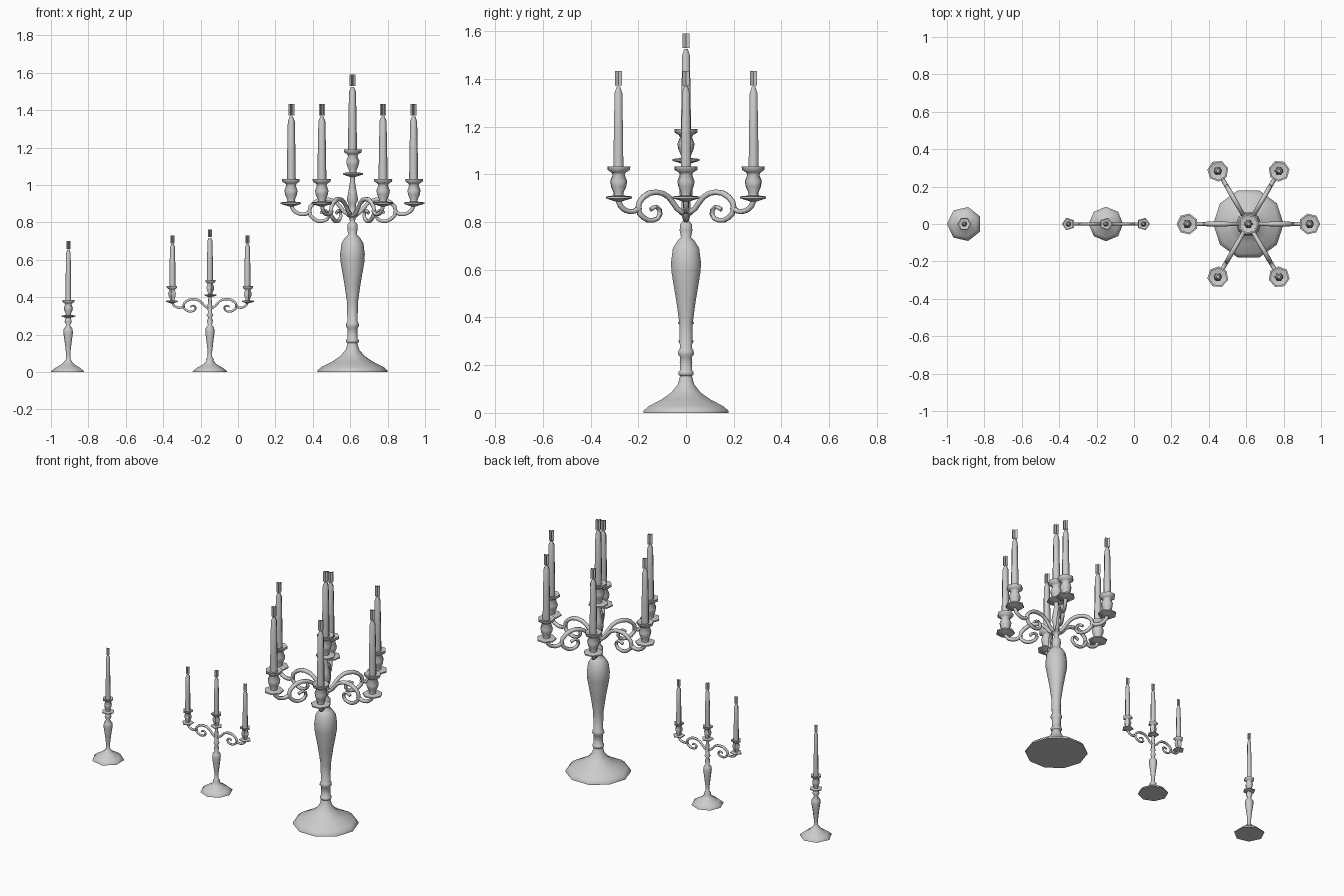
import bpy, bmesh, math
from mathutils import Vector

if "Cube" in bpy.data.objects:
    bpy.data.objects.remove(bpy.data.objects["Cube"])

SHARP = math.radians(62)


def add_mesh(name, bm, loc):
    bmesh.ops.recalc_face_normals(bm, faces=bm.faces)
    me = bpy.data.meshes.new(name)
    bm.to_mesh(me)
    bm.free()
    me.shade_smooth()
    me.set_sharp_from_angle(angle=SHARP)
    ob = bpy.data.objects.new(name, me)
    ob.location = loc
    bpy.context.collection.objects.link(ob)
    return ob


def lathe(name, profile, sides, loc, turn=0.0):
    """Turned part: (radius, height) profile revolved around z, capped at both ends."""
    bm = bmesh.new()
    rings = []
    for r, z in profile:
        rings.append([bm.verts.new((r * math.cos(turn + math.tau * i / sides),
                                    r * math.sin(turn + math.tau * i / sides), z))
                      for i in range(sides)])
    for a, b in zip(rings, rings[1:]):
        for i in range(sides):
            j = (i + 1) % sides
            bm.faces.new((a[i], a[j], b[j], b[i]))
    bm.faces.new(rings[0][::-1])
    bm.faces.new(rings[-1])
    return add_mesh(name, bm, loc)


def flame(name, r, h, loc):
    """Flame made of three crossed upright cards."""
    bm = bmesh.new()
    for k in range(3):
        c, s = r * math.cos(k * math.pi / 3), r * math.sin(k * math.pi / 3)
        bm.faces.new([bm.verts.new(p) for p in
                      ((-c, -s, 0), (c, s, 0), (c, s, h), (-c, -s, h))])
    return add_mesh(name, bm, loc)


# Drip dish and cup, in the size of the large candelabra
HOLDER = [(0.012, -0.008), (0.03, -0.002), (0.057, 0.006), (0.057, 0.014), (0.022, 0.018),
          (0.021, 0.028), (0.033, 0.055), (0.037, 0.078), (0.026, 0.105), (0.032, 0.115),
          (0.049, 0.125), (0.05, 0.14), (0.028, 0.134)]


def candle_set(name, loc, s, sides, top, r, turn=0.0):
    """Holder, tapered candle and flame; top is the height of the flame tip above the dish."""
    x, y, z = loc
    lathe(name + "_holder", [(a * s, b * s) for a, b in HOLDER], sides, loc, turn)
    fh = 0.062 if s == 1 else 0.042
    ct = top - fh
    lathe(name + "_candle", [(r, 0.12 * s), (r * 0.95, 0.14 * s + 0.1), (r * 0.78, ct - 0.03 * s),
                             (r * 0.35, ct - 0.004)], 6, loc, turn)
    flame(name + "_flame", r * 0.68, fh, (x, y, z + ct))


# Scrolled arm: (reach, height relative to the dish, thickness)
SCROLL = [(0.015, -0.055, 1), (0.045, -0.035, 1), (0.085, 0.012, 1), (0.145, 0.032, 1.1),
          (0.205, 0.012, 1.1), (0.232, -0.035, 1), (0.205, -0.075, 1), (0.158, -0.086, .9),
          (0.125, -0.06, .9), (0.142, -0.03, .8), (0.172, -0.042, .8)]
BRANCH = [(0.222, -0.03, 1), (0.25, -0.048, 1), (0.29, -0.045, 1), (0.317, -0.025, 1),
          (0.327, 0.0, 1)]


def arm(name, loc, angle, s, sz):
    cu = bpy.data.curves.new(name, 'CURVE')
    cu.dimensions = '3D'
    cu.bevel_depth = 0.0115 * s
    cu.bevel_resolution = 1
    cu.use_fill_caps = True
    cu.resolution_u = 2
    for path in (SCROLL, BRANCH):
        sp = cu.splines.new('BEZIER')
        sp.bezier_points.add(len(path) - 1)
        for p, (d, h, t) in zip(sp.bezier_points, path):
            p.co = (d * s, 0, h * sz)
            p.radius = t
            p.handle_left_type = p.handle_right_type = 'AUTO'
    tmp = bpy.data.objects.new(name + "_path", cu)
    bpy.context.collection.objects.link(tmp)
    bpy.context.view_layer.update()
    me = bpy.data.meshes.new_from_object(tmp.evaluated_get(bpy.context.evaluated_depsgraph_get()))
    bpy.data.objects.remove(tmp)
    me.shade_smooth()
    me.set_sharp_from_angle(angle=SHARP)
    ob = bpy.data.objects.new(name, me)
    ob.location = loc
    ob.rotation_euler.z = angle
    bpy.context.collection.objects.link(ob)


def candelabra(name, x, stem, stem_sides, count, reach_s, sz, dish_z, mid_z, s, sides, top, r):
    lathe(name + "_stem", stem, stem_sides, (x, 0, 0))
    candle_set(name + "_centre", (x, 0, mid_z), s, sides, top, r)
    for k in range(count):
        a = math.tau * k / count
        arm(f"{name}_arm_{k}", (x, 0, dish_z), a, reach_s, sz)
        p = Vector((x, 0, dish_z)) + 0.327 * reach_s * Vector((math.cos(a), math.sin(a), 0))
        candle_set(f"{name}_arm_{k}", p, s, sides, top, r, a)


# Large six-armed candelabra
large_stem = [(0.188, 0), (0.188, 0.008), (0.165, 0.028), (0.11, 0.055), (0.065, 0.085),
              (0.036, 0.12), (0.026, 0.155), (0.034, 0.16), (0.034, 0.172), (0.027, 0.178),
              (0.027, 0.235), (0.035, 0.245), (0.033, 0.262), (0.027, 0.27), (0.03, 0.38),
              (0.043, 0.47), (0.064, 0.59), (0.066, 0.63), (0.058, 0.69), (0.04, 0.718),
              (0.022, 0.735), (0.028, 0.765), (0.026, 0.79), (0.013, 0.805), (0.018, 0.825),
              (0.032, 0.835), (0.02, 0.85), (0.02, 0.9), (0.03, 0.92), (0.023, 0.96),
              (0.013, 1.02), (0.015, 1.05)]
candelabra("large", 0.612, large_stem, 10, 6, 1, 1, 0.893, 1.05, 1, 7, 0.54, 0.024)

# Medium three-light candelabra
medium_stem = [(0.092, 0), (0.092, 0.004), (0.07, 0.022), (0.035, 0.042), (0.019, 0.06),
               (0.021, 0.07), (0.012, 0.08), (0.012, 0.11), (0.018, 0.16), (0.025, 0.215),
               (0.022, 0.238), (0.011, 0.25), (0.016, 0.275), (0.009, 0.29), (0.018, 0.305),
               (0.011, 0.315), (0.013, 0.35), (0.009, 0.39), (0.009, 0.405)]
candelabra("medium", -0.15, medium_stem, 8, 2, 0.613, 0.56, 0.372, 0.405, 0.62, 5, 0.358, 0.0165)

# Small single candlestick
small_stem = [(0.093, 0), (0.093, 0.004), (0.07, 0.022), (0.035, 0.042), (0.02, 0.058),
              (0.012, 0.07), (0.012, 0.1), (0.018, 0.15), (0.027, 0.21), (0.025, 0.23),
              (0.011, 0.25), (0.02, 0.268), (0.018, 0.28), (0.012, 0.295)]
lathe("small_stem", small_stem, 7, (-0.907, 0, 0), math.pi)
candle_set("small", (-0.907, 0, 0.293), 0.65, 6, 0.407, 0.0155)
